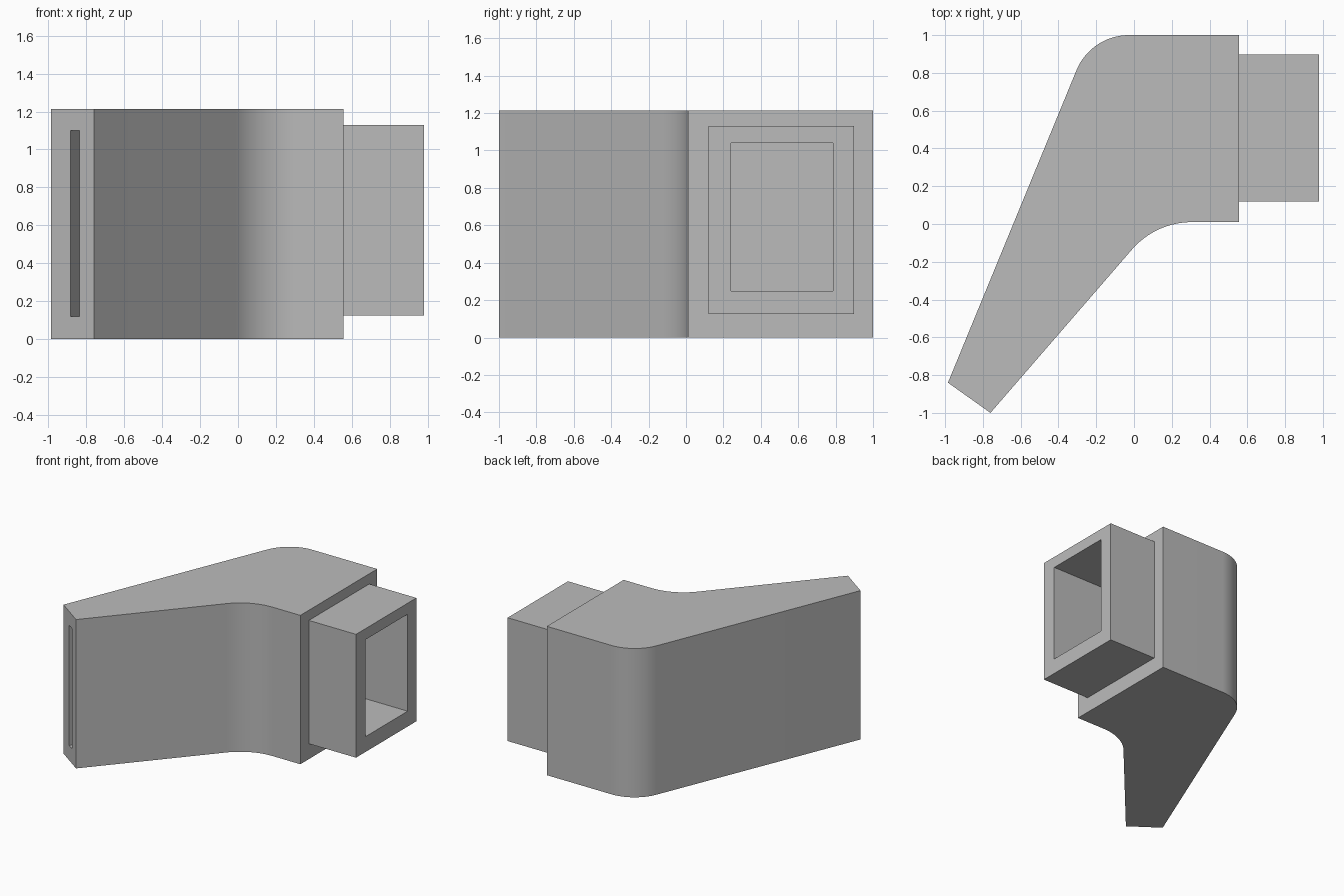
import bpy
import bmesh
import math
from mathutils import Vector
from mathutils.geometry import intersect_line_line_2d  # noqa: F401

HEIGHT = 1.213
WALL = 0.11

cube = bpy.data.objects.get("Cube")
if cube:
    bpy.data.objects.remove(cube, do_unlink=True)

grey = bpy.data.materials.new("plain grey")
grey.use_nodes = True
colour = (0.5, 0.5, 0.5, 1)
grey.diffuse_color = colour
grey.node_tree.nodes["Principled BSDF"].inputs["Base Color"].default_value = colour


def prism(name, points, z0, z1):
    """Extrude a plan outline between two heights."""
    bm = bmesh.new()
    face = bm.faces.new([bm.verts.new((p[0], p[1], z0)) for p in points])
    top = bmesh.ops.extrude_face_region(bm, geom=[face])
    verts = [v for v in top["geom"] if isinstance(v, bmesh.types.BMVert)]
    bmesh.ops.translate(bm, vec=(0, 0, z1 - z0), verts=verts)
    bmesh.ops.recalc_face_normals(bm, faces=bm.faces)
    mesh = bpy.data.meshes.new(name)
    bm.to_mesh(mesh)
    bm.free()
    mesh.materials.append(grey)
    obj = bpy.data.objects.new(name, mesh)
    bpy.context.collection.objects.link(obj)
    return obj


def box(name, x0, x1, y0, y1, z0, z1):
    return prism(name, [(x0, y0), (x1, y0), (x1, y1), (x0, y1)], z0, z1)


def inset(points, distances):
    """Move each edge of a counter-clockwise outline inwards."""
    lines = []
    for i, p in enumerate(points):
        d = (points[(i + 1) % len(points)] - p).normalized()
        lines.append((p + Vector((-d.y, d.x)) * distances[i], d))
    result = []
    for i, (q, e) in enumerate(lines):
        p, d = lines[i - 1]
        t = (q - p).cross(e) / d.cross(e)
        result.append(p + d * t)
    return result


def fillet(points, radii, steps=16):
    """Round the corners whose radius is not zero."""
    result = []
    for i, p in enumerate(points):
        if not radii[i]:
            result.append(p)
            continue
        a = (points[i - 1] - p).normalized()
        b = (points[(i + 1) % len(points)] - p).normalized()
        half = a.angle(b) / 2
        centre = p + (a + b).normalized() * radii[i] / math.sin(half)
        reach = radii[i] / math.tan(half)
        start, end = p + a * reach - centre, p + b * reach - centre
        sweep = start.angle(end)
        for k in range(steps + 1):
            t = k / steps
            arm = start * math.sin((1 - t) * sweep) + end * math.sin(t * sweep)
            result.append(centre + arm / math.sin(sweep))
    return result


def combine(target, other, operation):
    """Apply a boolean and discard the second solid."""
    other.hide_render = True
    mod = target.modifiers.new(operation.lower(), "BOOLEAN")
    mod.operation = operation
    mod.solver = "EXACT"
    mod.object = other
    bpy.context.view_layer.objects.active = target
    bpy.ops.object.modifier_apply(modifier=mod.name)
    bpy.data.objects.remove(other, do_unlink=True)


# Bent, tapering body
corners = [Vector(p) for p in ((-0.76, -1), (0.115, 0.01), (0.555, 0.01),
                               (0.555, 1), (-0.228, 1), (-0.985, -0.84))]
duct = prism("duct_body", fillet(corners, (0, 0.42, 0, 0, 0.3, 0)), 0, HEIGHT)

# Rectangular connecting neck
combine(duct, box("neck", 0.5, 0.98, 0.12, 0.897, 0.125, 1.13), "UNION")

# Hollow interior, running out through the narrow end as a slot
inner = inset(corners, (0.092, WALL, WALL, WALL, 0.122, -0.05))
cavity = prism("cavity", fillet(inner, (0, 0.52, 0, 0, 0.19, 0)), 0.12, 1.10)
combine(duct, cavity, "DIFFERENCE")

# Opening through the neck
combine(duct, box("neck_opening", 0.35, 1.1, 0.24, 0.785, 0.25, 1.04), "DIFFERENCE")

# Smooth bends with crisp edges
bpy.ops.object.select_all(action="DESELECT")
duct.select_set(True)
bpy.context.view_layer.objects.active = duct
bpy.ops.object.shade_smooth_by_angle(angle=math.radians(30))
